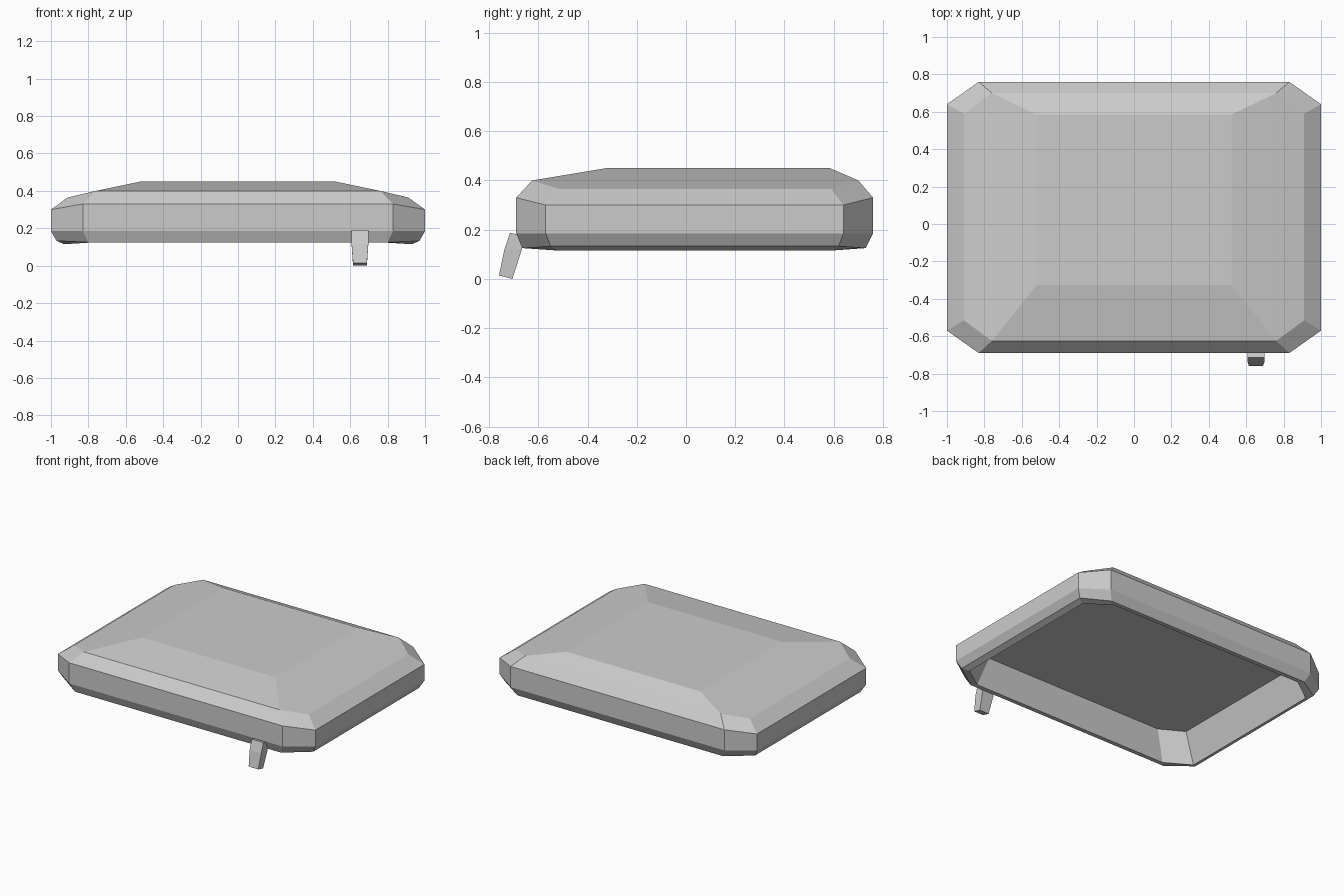
import bpy, bmesh

# Remove the default cube only
cube = bpy.data.objects.get("Cube")
if cube:
    bpy.data.objects.remove(cube, do_unlink=True)

grey = bpy.data.materials.new("light_grey")
grey.use_nodes = True
COLOUR = (0.6, 0.6, 0.6, 1)
grey.diffuse_color = COLOUR
grey.node_tree.nodes["Principled BSDF"].inputs["Base Color"].default_value = COLOUR


def finish(name, bm):
    bmesh.ops.recalc_face_normals(bm, faces=bm.faces)
    mesh = bpy.data.meshes.new(name)
    bm.to_mesh(mesh)
    bm.free()
    mesh.materials.append(grey)
    obj = bpy.data.objects.new(name, mesh)
    bpy.context.collection.objects.link(obj)
    return obj


def octagon(bm, x_end, front, back, z_end, x_side, side_front, side_back, z_side):
    """Ring with cut corners; its ends and sides may differ in height."""
    pts = [(-x_end, front, z_end), (x_end, front, z_end),
           (x_side, side_front, z_side), (x_side, side_back, z_side),
           (x_end, back, z_end), (-x_end, back, z_end),
           (-x_side, side_back, z_side), (-x_side, side_front, z_side)]
    return [bm.verts.new(p) for p in pts]


def bridge(bm, a, b):
    n = len(a)
    for i in range(n):
        j = (i + 1) % n
        bm.faces.new((a[i], a[j], b[j], b[i]))


# Lid shell: rings from the outer shoulder, around the lip, into the recess
bm = bmesh.new()
rings = [octagon(bm, *r) for r in (
    (0.76, -0.625, 0.70, 0.40, 0.91, -0.515, 0.59, 0.365),
    (0.83, -0.69, 0.76, 0.33, 1.00, -0.57, 0.64, 0.30),
    (0.83, -0.69, 0.76, 0.185, 1.00, -0.57, 0.64, 0.185),
    (0.80, -0.665, 0.73, 0.125, 0.97, -0.55, 0.62, 0.133),
    (0.77, -0.635, 0.70, 0.125, 0.93, -0.52, 0.59, 0.115),
    (0.70, -0.60, 0.67, 0.33, 0.86, -0.51, 0.58, 0.33),
)]
for a, b in zip(rings, rings[1:]):
    bridge(bm, a, b)
bm.faces.new(rings[-1])

# Raised top panel, its four slopes and the outer side strips
crown = [bm.verts.new((x, y, 0.45)) for x, y in
         ((-0.52, -0.325), (0.52, -0.325), (0.52, 0.585), (-0.52, 0.585))]
top = rings[0]
corners = [top[0], top[1], top[4], top[5]]
bridge(bm, corners, crown)
bm.faces.new(crown)
bm.faces.new((top[1], top[2], top[3], top[4]))
bm.faces.new((top[5], top[6], top[7], top[0]))
finish("lid_shell", bm)

# Front latch tab: rows of front y, back y, z and half width
bm = bmesh.new()
rows = []
for yf, yb, zf, zb, half in ((-0.715, -0.67, 0.187, 0.178, 0.045),
                             (-0.738, -0.667, 0.12, 0.118, 0.045),
                             (-0.76, -0.706, 0.014, 0.0, 0.037)):
    cx = 0.652
    rows.append([bm.verts.new(p) for p in
                 ((cx - half, yf, zf), (cx + half, yf, zf),
                  (cx + half, yb, zb), (cx - half, yb, zb))])
for a, b in zip(rows, rows[1:]):
    bridge(bm, a, b)
bm.faces.new(rows[0])
bm.faces.new(rows[-1])
finish("latch_tab", bm)
